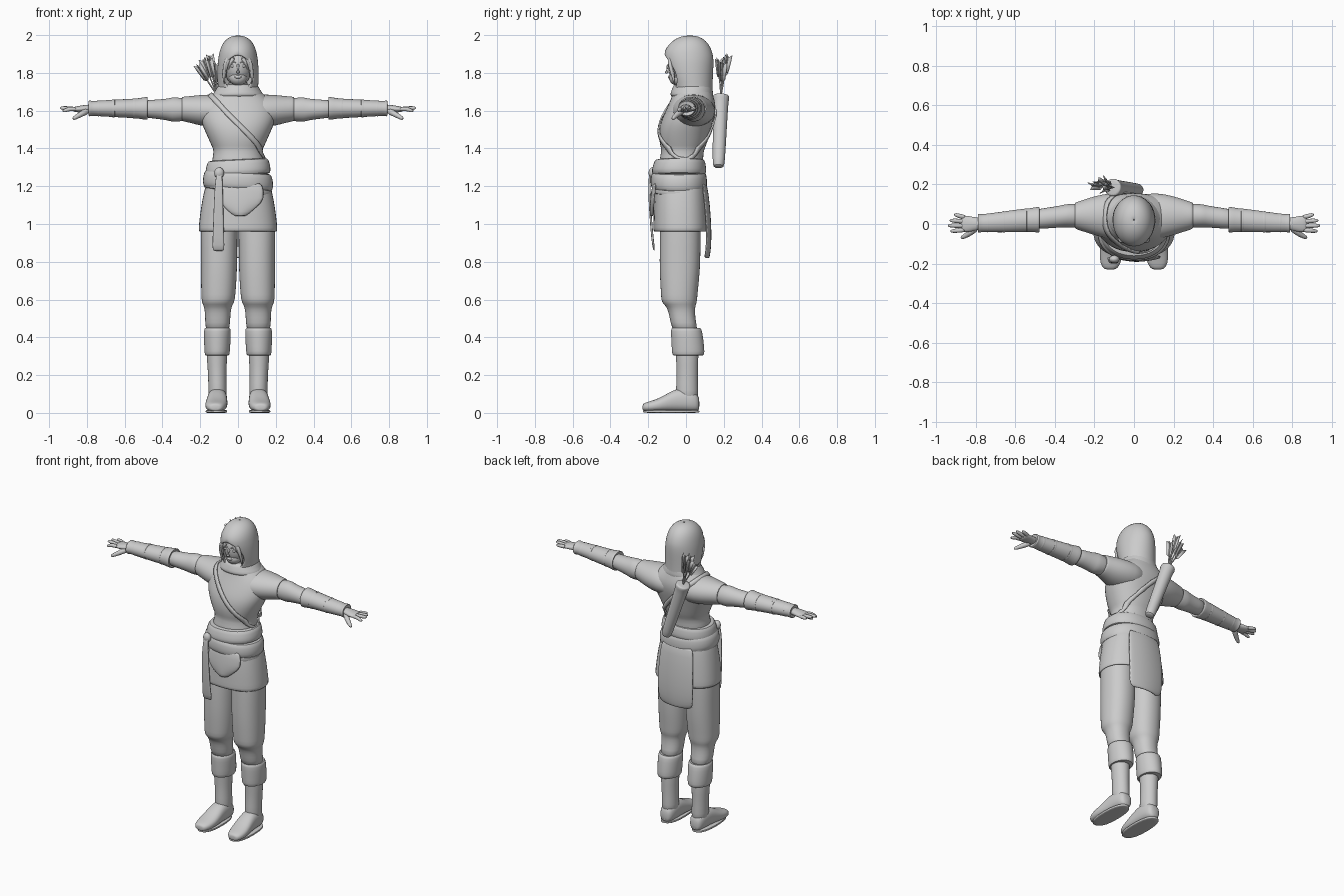
import bpy, bmesh
from math import sin, cos, pi, asin
from mathutils import Vector


def finish(name, bm, mirror=False, subsurf=1, thick=0.0, offset=-1):
    bmesh.ops.remove_doubles(bm, verts=bm.verts, dist=1e-5)
    bmesh.ops.recalc_face_normals(bm, faces=bm.faces)
    me = bpy.data.meshes.new(name)
    bm.to_mesh(me)
    bm.free()
    ob = bpy.data.objects.new(name, me)
    bpy.context.collection.objects.link(ob)
    if mirror:
        ob.modifiers.new("mirror", 'MIRROR').use_mirror_merge = False
    if thick:
        s = ob.modifiers.new("thickness", 'SOLIDIFY')
        s.thickness, s.offset = thick, offset
    if subsurf:
        s = ob.modifiers.new("smooth", 'SUBSURF')
        s.levels = s.render_levels = subsurf
    return ob


def spow(v, n):
    return (1 if v >= 0 else -1) * abs(v) ** (2 / n)


def skin(bm, rings, closed=True):
    vs = [[bm.verts.new(p) for p in r] for r in rings]
    n = len(vs[0])
    for a, b in zip(vs, vs[1:]):
        for i in range(n if closed else n - 1):
            j = (i + 1) % n
            bm.faces.new((a[i], a[j], b[j], b[i]))
    return vs


def loft(name, axis, rows, n=2.0, cap=True, seg=20, tilt=0.0, **kw):
    """rows: (position on axis, centre 1, centre 2, radius 1, radius 2)"""
    rings = []
    for t, c1, c2, r1, r2 in rows:
        ring = []
        for i in range(seg):
            a = 2 * pi * i / seg
            p = [c1 + r1 * spow(cos(a), n), c2 + r2 * spow(sin(a), n)]
            p.insert("xyz".index(axis), t)
            p[2] += tilt * p[0]
            ring.append(p)
        rings.append(ring)
    bm = bmesh.new()
    vs = skin(bm, rings)
    if cap:
        bm.faces.new(vs[0])
        bm.faces.new(vs[-1])
    return finish(name, bm, **kw)


def sheet(name, rows, bulge=0.0, cols=8):
    """hanging cloth; rows: (z, y, x0, x1)"""
    rings = [[(x0 + (x1 - x0) * i / cols, y + bulge * (2 * i / cols - 1) ** 2, z)
              for i in range(cols + 1)] for z, y, x0, x1 in rows]
    bm = bmesh.new()
    skin(bm, rings, closed=False)
    return finish(name, bm, thick=0.012, offset=0)


def tube(name, pts, radii, seg=10, **kw):
    pts = [Vector(p) for p in pts]
    rings = []
    for i, p in enumerate(pts):
        d = pts[min(i + 1, len(pts) - 1)] - pts[max(i - 1, 0)]
        q = d.to_track_quat('Z', 'Y')
        rings.append([p + q @ Vector((radii[i] * cos(2 * pi * k / seg),
                                      radii[i] * sin(2 * pi * k / seg), 0)) for k in range(seg)])
    bm = bmesh.new()
    vs = skin(bm, rings)
    bm.faces.new(vs[0])
    bm.faces.new(vs[-1])
    return finish(name, bm, **kw)


def ball(name, loc, size, **kw):
    bm = bmesh.new()
    bmesh.ops.create_uvsphere(bm, u_segments=20, v_segments=12, radius=1)
    for v in bm.verts:
        v.co = Vector(loc) + Vector([a * b for a, b in zip(v.co, size)])
    return finish(name, bm, subsurf=0, **kw)


# Boots, cuffs and baggy trousers
loft("boot_foot", 'y', [(.072, .108, .045, .025, .03), (.055, .108, .06, .045, .055), (0, .108, .068, .052, .062),
     (-.05, .11, .068, .053, .062), (-.1, .112, .054, .057, .048), (-.15, .116, .04, .06, .034),
     (-.2, .119, .033, .052, .027), (-.226, .12, .03, .035, .02), (-.23, .12, .028, .02, .012)], n=2.4, mirror=True)
loft("boot_sole", 'z', [(0, .114, -.078, .056, .148), (.002, .114, -.078, .058, .151), (.014, .114, -.078, .058, .151),
     (.016, .114, -.078, .05, .14)], n=2.4, mirror=True)
loft("boot_shaft", 'z', [(.05, .108, .008, .048, .058), (.12, .108, .005, .05, .06), (.2, .11, .007, .048, .056),
     (.3, .112, .007, .055, .06), (.4, .11, .0, .06, .065)], mirror=True)
loft("boot_cuff", 'z', [(.44, .109, 0, .055, .06), (.453, .109, 0, .066, .076), (.44, .109, .002, .073, .084),
     (.38, .11, .008, .071, .086), (.32, .11, .012, .068, .088), (.302, .111, .012, .065, .084),
     (.305, .111, .01, .05, .06)], mirror=True)
loft("trouser_leg", 'z', [(1.1, .1, -.03, .1, .11), (.95, .1, -.03, .098, .108), (.8, .1, -.032, .097, .11),
     (.7, .102, -.034, .095, .104), (.62, .104, -.036, .091, .097), (.585, .106, -.036, .087, .095),
     (.565, .107, -.028, .074, .077), (.53, .107, -.022, .068, .07), (.48, .108, -.015, .067, .068),
     (.42, .108, 0, .062, .068)], n=2.2, mirror=True)

# Skirt, back flap, front apron
loft("tunic_skirt", 'z', [(1.23, 0, -.03, .165, .13), (1.17, 0, -.03, .183, .138), (1.08, 0, -.029, .2, .144),
     (1.0, 0, -.027, .209, .147), (.96, 0, -.027, .213, .149)], n=2.4, cap=False, thick=.012)
sheet("back_flap", [(1.22, .105, -.115, .115), (1.1, .122, -.125, .125), (.96, .13, -.13, .13),
      (.87, .127, -.125, .125), (.835, .121, -.12, .12), (.82, .118, -.09, .09)], bulge=-.02)
sheet("front_apron", [(1.22, -.172, -.1, .13), (1.13, -.184, -.1, .145), (1.09, -.186, -.08, .1),
      (1.04, -.186, -.015, .04)], bulge=.014)

# Waist sashes with knot and hanging tail
loft("lower_sash", 'z', [(1.18, 0, -.035, .165, .13), (1.185, 0, -.036, .183, .146), (1.21, 0, -.038, .19, .152),
     (1.25, 0, -.038, .186, .15), (1.275, 0, -.038, .175, .143), (1.275, 0, -.036, .155, .12)], n=2.2, tilt=-.06)
loft("upper_sash", 'z', [(1.255, 0, -.036, .155, .12), (1.26, 0, -.037, .172, .143), (1.285, 0, -.037, .176, .147),
     (1.32, 0, -.034, .168, .139), (1.342, 0, -.033, .16, .133), (1.342, 0, -.03, .13, .11)], n=2.2, tilt=.05)
loft("sash_drape", 'z', [(1.165, 0, -.036, .165, .13), (1.17, 0, -.036, .183, .146), (1.2, 0, -.036, .185, .148),
     (1.205, 0, -.036, .165, .13)], n=2.2, tilt=-.12)
ball("sash_knot", (-.1, -.178, 1.27), (.026, .02, .03))
sheet("sash_tail", [(1.28, -.188, -.112, -.085), (1.2, -.196, -.125, -.08), (1.05, -.188, -.13, -.077),
      (.92, -.178, -.135, -.073), (.855, -.168, -.137, -.07)], cols=4)

# Torso, shirt hem, mantle over the shoulders
torso = loft("torso", 'z', [(1.26, 0, -.03, .15, .12), (1.33, 0, -.026, .14, .118), (1.39, 0, -.018, .128, .112),
     (1.41, 0, -.015, .14, .122), (1.46, 0, -.012, .162, .134), (1.52, 0, -.002, .19, .14),
     (1.57, 0, .015, .205, .138), (1.62, 0, .03, .205, .13), (1.66, 0, .035, .175, .117),
     (1.69, 0, .035, .13, .106), (1.73, 0, .035, .1, .098)], n=2.2)
loft("shoulder_mantle", 'x', [(0, .035, 1.6, .12, .085), (.12, .04, 1.598, .12, .09), (.2, .042, 1.602, .1, .082),
     (.25, .042, 1.606, .083, .072), (.29, .042, 1.609, .07, .066), (.3, .042, 1.609, .066, .063),
     (.295, .042, 1.609, .05, .05)], mirror=True)
loft("hood_collar", 'z', [(1.665, 0, .03, .15, .115), (1.69, 0, .03, .135, .115), (1.71, 0, .033, .118, .11),
     (1.735, 0, .036, .108, .104), (1.74, 0, .036, .09, .09)])

# Sleeves and bracers
loft("sleeve", 'x', [(.24, .042, 1.605, .06, .058), (.32, .042, 1.606, .061, .064), (.35, .041, 1.606, .059, .066),
     (.37, .038, 1.606, .056, .058), (.44, .03, 1.608, .053, .05), (.52, .022, 1.61, .05, .046)], mirror=True)
loft("bracer", 'x', [(.49, .022, 1.612, .045, .042), (.475, .022, 1.612, .064, .06), (.483, .022, 1.612, .067, .063),
     (.53, .02, 1.612, .059, .053), (.58, .017, 1.612, .059, .051), (.68, .009, 1.612, .052, .045),
     (.75, .005, 1.612, .047, .041), (.775, .004, 1.612, .045, .039), (.785, .004, 1.612, .05, .044),
     (.793, .004, 1.612, .046, .04), (.785, .004, 1.612, .028, .025)], mirror=True)
for i, (x, y, r) in enumerate([(.55, .019, .062), (.66, .011, .056), (.74, .006, .05)]):
    loft(f"bracer_band_{i}", 'x', [(x - .012, y, 1.612, r - .01, r - .016), (x - .01, y, 1.612, r, r - .006),
         (x + .01, y, 1.612, r - .002, r - .008), (x + .012, y, 1.612, r - .012, r - .018)], mirror=True)

# Hands
loft("palm", 'x', [(.76, .003, 1.612, .028, .022), (.8, 0, 1.611, .033, .021), (.84, 0, 1.608, .042, .018),
     (.868, .002, 1.607, .042, .014), (.876, .002, 1.607, .03, .008)], mirror=True)
for i, (y, tx, ty, tz) in enumerate([(.034, .912, .047, 1.612), (.013, .934, .018, 1.616),
                                     (-.009, .943, -.008, 1.614), (-.03, .93, -.036, 1.598)]):
    tube(f"finger_{i}", [(.85, y, 1.607), (.5 * (.86 + tx), .5 * (y + ty), 1.611), (tx - .012, ty, tz), (tx, ty, tz)],
         [.013, .012, .01, .005], mirror=True)
tube("thumb", [(.79, -.012, 1.603), (.825, -.042, 1.585), (.85, -.058, 1.57), (.868, -.068, 1.56), (.876, -.071, 1.556)],
     [.018, .017, .013, .011, .005], mirror=True)

# Hood with face opening: rows are (z, cy, rx, ry, half width of opening)
rings = []
for z, cy, rx, ry, op in [(2.0, .02, .001, .001, 0), (1.994, .02, .04, .05, 0), (1.97, .017, .073, .09, 0),
                          (1.935, .013, .092, .118, 0), (1.9, .012, .101, .13, .0), (1.88, .013, .105, .132, .042),
                          (1.85, .016, .108, .13, .068), (1.81, .02, .109, .124, .082), (1.77, .026, .109, .116, .083),
                          (1.735, .032, .108, .109, .068), (1.71, .035, .108, .106, .035), (1.695, .035, .11, .107, 0),
                          (1.67, .035, .12, .11, 0)]:
    a0 = asin(op / rx)
    rings.append([(rx * sin(a), cy - ry * cos(a), z)
                  for a in (a0 + (2 * pi - 2 * a0) * i / 32 for i in range(33))])
bm = bmesh.new()
skin(bm, rings, closed=False)
finish("hood", bm, thick=.012)

# Head, face features and hair
ball("head", (0, -.002, 1.835), (.076, .094, .108))
ball("jaw", (0, -.045, 1.775), (.048, .045, .042))
tube("neck", [(0, .01, 1.66), (0, .005, 1.8)], [.06, .055], seg=16)
tube("nose", [(0, -.09, 1.85), (0, -.1, 1.825), (0, -.108, 1.807), (0, -.096, 1.798)], [.006, .01, .013, .008])
ball("lips", (0, -.087, 1.778), (.018, .009, .008))
ball("eye", (.029, -.085, 1.836), (.013, .007, .007), mirror=True)
tube("eyebrow", [(.01, -.094, 1.853), (.03, -.09, 1.858), (.05, -.077, 1.85)], [.004, .005, .003], mirror=True)
for i, (x, x1, z1) in enumerate([(.02, .05, 1.8), (.04, .068, 1.77), (.05, .076, 1.74)]):
    tube(f"hair_lock_{i}", [(x, -.085, 1.885), (.5 * (x + x1) + .008, -.088, 1.85), (x1, -.066, z1 + .03),
         (x1 - .004, -.06, z1)], [.012, .012, .009, .002], mirror=True)

# Strap wrapped round the torso
c, u = Vector((.008, .015, 1.525)), Vector((-.17, .015, .175))
up = Vector((.7, 0, .7))
bm = bmesh.new()
skin(bm, [[c + u * cos(a) + Vector((0, .17 * sin(a), 0)) + up * w for a in (2 * pi * i / 48 for i in range(48))]
          for w in (-.014, 0, .014)])
strap = finish("quiver_strap", bm, subsurf=0)
m = strap.modifiers.new("wrap", 'SHRINKWRAP')
m.target, m.offset = torso, .007
m = strap.modifiers.new("thickness", 'SOLIDIFY')
m.thickness, m.offset = .008, 0

# Quiver
base, top = Vector((.025, .172, 1.3)), Vector((-.11, .185, 1.68))
ts = [(0, .015), (.01, .028), (.06, .033), (.5, .037), (.93, .041), (.94, .045), (.99, .045), (1, .041), (.98, .036), (.9, .033)]
tube("quiver", [base.lerp(top, t) for t, r in ts[:8]], [r for t, r in ts[:8]], seg=20)

# Arrows with three vanes each
for i, tip in enumerate([(-.215, .195, 1.84), (-.185, .215, 1.87), (-.15, .222, 1.89), (-.155, .17, 1.87), (-.12, .195, 1.85)]):
    tip = Vector(tip)
    foot = top + (tip - top) * -.3
    d = (tip - foot).normalized()
    tube(f"arrow_shaft_{i}", [foot, tip], [.004, .004], seg=8, subsurf=0)
    q = d.to_track_quat('Z', 'Y')
    bm = bmesh.new()
    for k in range(3):
        a = 2 * pi * k / 3 + i
        out = q @ Vector((cos(a), sin(a), 0))
        bm.faces.new([bm.verts.new(tip + d * t + out * r) for t, r in
                      [(-.1, .002), (-.085, .018), (-.02, .023), (.008, .023), (-.01, .002)]])
    finish(f"arrow_vanes_{i}", bm, subsurf=0, thick=.003, offset=0)

# Smooth shading
for ob in bpy.context.collection.objects:
    ob.select_set(True)
    bpy.context.view_layer.objects.active = ob
bpy.ops.object.shade_smooth_by_angle(angle=1.0)
